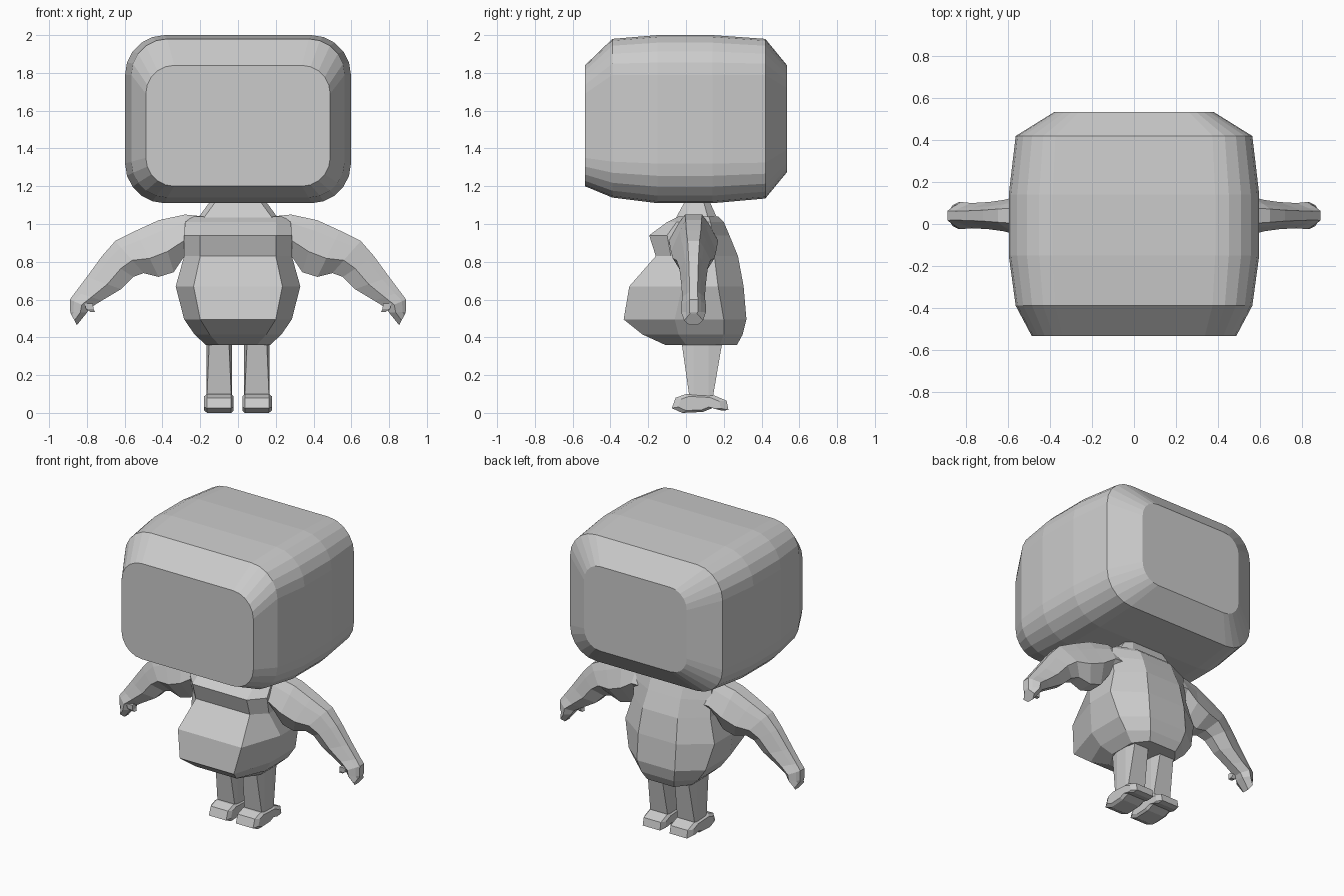
import bpy, bmesh, math


def loft(name, rings, mirror=False):
    """Skin a list of equal-length point rings and cap both ends."""
    bm = bmesh.new()
    loops = [[bm.verts.new(p) for p in ring] for ring in rings]
    n = len(loops[0])
    for a, b in zip(loops, loops[1:]):
        for i in range(n):
            j = (i + 1) % n
            bm.faces.new((a[i], a[j], b[j], b[i]))
    bm.faces.new(loops[0])
    bm.faces.new(loops[-1])
    bmesh.ops.recalc_face_normals(bm, faces=bm.faces)
    mesh = bpy.data.meshes.new(name)
    bm.to_mesh(mesh)
    bm.free()
    ob = bpy.data.objects.new(name, mesh)
    bpy.context.collection.objects.link(ob)
    if mirror:
        ob.modifiers.new("Mirror", 'MIRROR').use_axis[0] = True
    return ob


def rounded_rect(y, hw, z0, z1, r, seg=5):
    """Rounded rectangle in the xz plane."""
    pts = []
    corners = [(hw - r, z1 - r), (r - hw, z1 - r), (r - hw, z0 + r), (hw - r, z0 + r)]
    for k, (cx, cz) in enumerate(corners):
        for i in range(seg + 1):
            a = math.radians(90 * (k + i / seg))
            pts.append((cx + r * math.cos(a), y, cz + r * math.sin(a)))
    return pts


def octagon(z, y0, y1, hw, ff, bf, s0, s1):
    """Front/back edge y, half width, front/back flat half widths, side flat y range."""
    return [(ff, y0, z), (hw, s0, z), (hw, s1, z), (bf, y1, z),
            (-bf, y1, z), (-hw, s1, z), (-hw, s0, z), (-ff, y0, z)]


# Head: y, half width, bottom, top, corner radius
head = [(-0.535, 0.488, 1.20, 1.84, 0.15), (-0.39, 0.565, 1.14, 1.98, 0.19),
        (-0.15, 0.598, 1.11, 2.00, 0.21), (0.14, 0.598, 1.11, 2.00, 0.21),
        (0.42, 0.565, 1.135, 1.98, 0.19), (0.535, 0.38, 1.275, 1.84, 0.12)]
loft("head", [rounded_rect(*s) for s in head])

# Torso with rounded belly and chest ridge
loft("torso", [octagon(*s) for s in [
    (0.36, -0.11, 0.27, 0.17, 0.10, 0.10, 0.00, 0.18),
    (0.415, -0.23, 0.30, 0.23, 0.15, 0.12, -0.04, 0.20),
    (0.495, -0.33, 0.32, 0.285, 0.20, 0.14, -0.06, 0.20),
    (0.67, -0.30, 0.305, 0.33, 0.235, 0.14, -0.02, 0.17),
    (0.83, -0.16, 0.275, 0.285, 0.20, 0.13, -0.08, 0.15),
    (0.94, -0.195, 0.23, 0.285, 0.20, 0.12, -0.10, 0.14),
    (1.01, -0.10, 0.20, 0.28, 0.20, 0.12, -0.05, 0.13),
    (1.04, -0.04, 0.17, 0.24, 0.20, 0.12, 0.00, 0.12)]])

# Neck
loft("neck", [octagon(*s) for s in [
    (1.02, -0.06, 0.17, 0.22, 0.19, 0.15, 0.00, 0.12),
    (1.13, 0.00, 0.12, 0.14, 0.11, 0.11, 0.03, 0.09)]])


def arm_ring(tx, tz, bx, bz, d):
    """Octagon between a top and a bottom point, with half depth d."""
    shape = [(0, -.35), (.2, -.6), (.6, -1), (1, -.45), (1, .45), (.6, 1), (.2, .6), (0, .35)]
    return [(tx + (bx - tx) * t, 0.04 + d * s, tz + (bz - tz) * t) for t, s in shape]


# Drooping sleeves and hands
loft("arms", [arm_ring(*s) for s in [
    (0.18, 1.04, 0.20, 0.83, 0.13), (0.28, 1.05, 0.29, 0.82, 0.13),
    (0.42, 1.02, 0.34, 0.745, 0.12), (0.54, 0.965, 0.42, 0.72, 0.11),
    (0.65, 0.91, 0.50, 0.74, 0.09), (0.72, 0.83, 0.555, 0.72, 0.075),
    (0.80, 0.72, 0.62, 0.655, 0.065), (0.86, 0.64, 0.72, 0.595, 0.06),
    (0.89, 0.60, 0.785, 0.555, 0.065), (0.888, 0.535, 0.80, 0.53, 0.065),
    (0.885, 0.525, 0.853, 0.465, 0.05)]], mirror=True)

# Small thumbs
loft("thumbs", [[(x + u, 0.0 + v, z) for u, v in ((-w, -w), (w, -w), (w, w), (-w, w))]
                for x, z, w in ((0.79, 0.58, 0.022), (0.785, 0.55, 0.02), (0.77, 0.535, 0.012))],
     mirror=True)

# Legs tapering in side view
loft("legs", [[(0.1 + x, y, z) for x, y, z in (
    (-w, y0, z), (w, y0, z), (0.068, 0.04, z), (0.068, 0.12, z),
    (w, y1, z), (-w, y1, z), (-0.068, 0.12, z), (-0.068, 0.04, z))]
    for z, y0, y1, w in ((0.07, 0.02, 0.14, 0.065), (0.42, -0.03, 0.20, 0.05))], mirror=True)

# Shoes: side profile lofted across the width
shoe = [(-0.075, 0.025), (-0.055, 0.08), (0.0, 0.10), (0.15, 0.092), (0.215, 0.065),
        (0.225, 0.015), (0.19, 0.012), (0.14, 0.025), (0.09, 0.005), (-0.02, 0.0)]
loft("shoes", [[(x, 0.06 + (y - 0.06) * k, 0.05 + (z - 0.05) * k) for y, z in shoe]
               for x, k in ((0.023, 0.75), (0.036, 1), (0.163, 1), (0.18, 0.75))], mirror=True)
